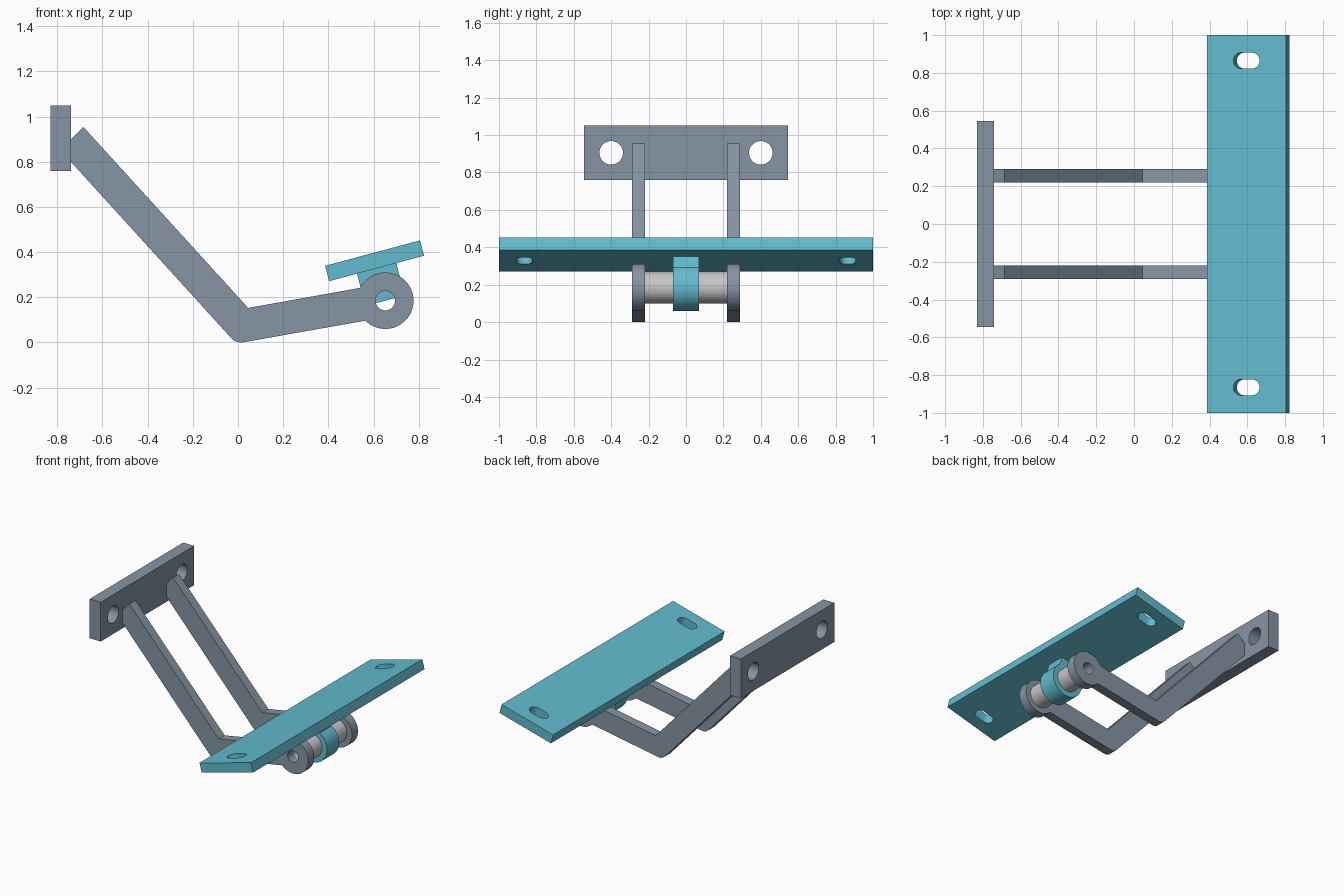
import bpy, bmesh
from math import radians, sin, cos

cube = bpy.data.objects.get("Cube")
if cube:
    bpy.data.objects.remove(cube, do_unlink=True)


def material(name, color):
    mat = bpy.data.materials.new(name)
    mat.use_nodes = True
    mat.diffuse_color = (*color, 1)
    mat.node_tree.nodes["Principled BSDF"].inputs["Base Color"].default_value = (*color, 1)
    return mat


slate = material("slate grey", (0.24, 0.30, 0.365))
teal = material("teal", (0.125, 0.50, 0.62))
steel = material("light steel", (0.57, 0.57, 0.59))


def arc(cx, cy, r, start, end, steps=32):
    """Points on an arc, angles in degrees."""
    angles = [radians(start + (end - start) * i / steps) for i in range(steps + 1)]
    return [(cx + r * cos(a), cy + r * sin(a)) for a in angles]


def circle(cx, cy, r):
    return arc(cx, cy, r, 0, 360, 48)[:-1]


def rectangle(x, y):
    return [(-x, -y), (x, -y), (x, y), (-x, y)]


def extruded(name, loops, thickness, mat, location, rotation):
    """Flat outline with holes, extruded evenly to both sides."""
    curve = bpy.data.curves.new(name, 'CURVE')
    curve.dimensions = '2D'
    curve.fill_mode = 'BOTH'
    curve.extrude = thickness / 2
    for loop in loops:
        spline = curve.splines.new('POLY')
        spline.points.add(len(loop) - 1)
        for point, (x, y) in zip(spline.points, loop):
            point.co = (x, y, 0, 1)
        spline.use_cyclic_u = True
    obj = bpy.data.objects.new(name, curve)
    bpy.context.collection.objects.link(obj)
    obj.location = location
    obj.rotation_euler = [radians(a) for a in rotation]
    bpy.ops.object.select_all(action='DESELECT')
    obj.select_set(True)
    bpy.context.view_layer.objects.active = obj
    bpy.ops.object.convert(target='MESH')
    obj = bpy.context.object
    obj.name = name
    bm = bmesh.new()
    bm.from_mesh(obj.data)
    bmesh.ops.remove_doubles(bm, verts=bm.verts, dist=0.0001)
    bmesh.ops.recalc_face_normals(bm, faces=bm.faces)
    bm.to_mesh(obj.data)
    bm.free()
    obj.data.materials.clear()
    obj.data.materials.append(mat)
    bpy.ops.object.shade_smooth_by_angle(angle=radians(30))
    return obj


PIVOT_X, PIVOT_Z = 0.652, 0.185
EYE, BORE, TILT = 0.125, 0.043, 15

# Upright wall plate with two bolt holes
extruded("wall_plate",
         [rectangle(0.545, 0.145), circle(-0.4, 0, 0.063), circle(0.4, 0, 0.063)],
         0.09, slate, (-0.785, 0, 0.905), (90, 0, 90))

# Bent arms ending in round eyes
arm = [(-0.74, 0.80), (-0.74, 0.90), (-0.685, 0.955), (0.045, 0.153)]
arm += arc(PIVOT_X, PIVOT_Z, EYE, 153, -135, 48)
arm += arc(0.014, 0.06, 0.06, -80, -138, 10)
for side, y in (("front", -0.255), ("back", 0.255)):
    extruded(side + "_arm", [arm, circle(PIVOT_X, PIVOT_Z, BORE)],
             0.07, slate, (0, y, 0), (90, 0, 0))

# Spacer tubes between the arms and the central lug
for side, y in (("front", -0.145), ("back", 0.145)):
    extruded(side + "_spacer", [circle(0, 0, 0.085), circle(0, 0, BORE)],
             0.15, steel, (PIVOT_X, y, PIVOT_Z), (90, 0, 0))

# Central lug: round eye with a block that closes the upper half of the bore
lug = [(0.09, 0.148), (-0.09, 0.148)] + arc(0, 0, EYE, 136, 404, 48)
extruded("pivot_lug", [lug, arc(0, 0, BORE, 180, 360, 24)],
         0.14, teal, (PIVOT_X, 0, PIVOT_Z), (90, -TILT, 0))


# Tilted top plate with a slot near each end
def slot(y):
    return arc(0.03, y, 0.042, -90, 90, 16) + arc(-0.03, y, 0.042, 90, 270, 16)


rise, tilt = 0.183, radians(TILT)
extruded("tilted_plate", [rectangle(0.2175, 1.0), slot(-0.865), slot(0.865)],
         0.07, teal,
         (PIVOT_X - rise * sin(tilt), 0, PIVOT_Z + rise * cos(tilt)), (0, -TILT, 0))
